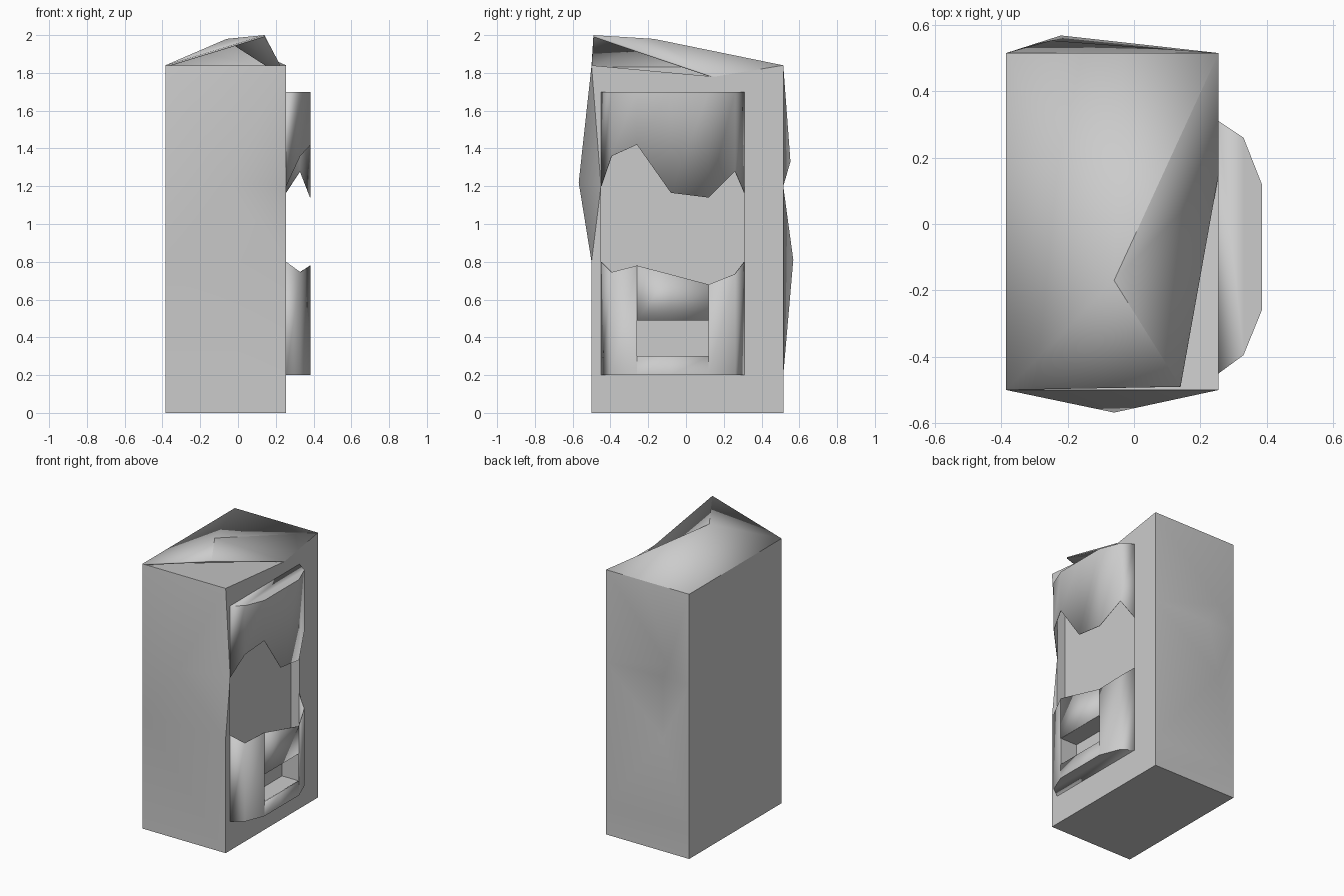
import bpy, bmesh, math
from mathutils import Vector

old = bpy.data.objects.get("Cube")
if old:
    bpy.data.objects.remove(old, do_unlink=True)

mat = bpy.data.materials.new("worn_grey")
mat.use_nodes = True
grey = (0.6, 0.6, 0.6, 1)
mat.diffuse_color = grey
mat.node_tree.nodes["Principled BSDF"].inputs["Base Color"].default_value = grey


def build(name, faces, thickness=0, angle=30):
    """Make an object from faces given as lists of points; shared points merge."""
    bm = bmesh.new()
    cache = {}
    for face in faces:
        verts = []
        for p in face:
            key = tuple(round(c, 4) for c in p)
            if key not in cache:
                cache[key] = bm.verts.new(key)
            verts.append(cache[key])
        bm.faces.new(verts)
    mesh = bpy.data.meshes.new(name)
    bm.to_mesh(mesh)
    bm.free()
    mesh.materials.append(mat)
    obj = bpy.data.objects.new(name, mesh)
    bpy.context.collection.objects.link(obj)
    if thickness:
        mod = obj.modifiers.new("thickness", 'SOLIDIFY')
        mod.thickness = thickness
        mod.offset = -1
    bpy.ops.object.select_all(action='DESELECT')
    obj.select_set(True)
    bpy.context.view_layer.objects.active = obj
    bpy.ops.object.shade_smooth_by_angle(angle=math.radians(angle))
    return obj


def fan(centre, ring):
    return [[centre, a, b] for a, b in zip(ring, ring[1:] + ring[:1])]


def pocket(x_front, x_back, y0, y1, z0, z1):
    """Open box sunk into the +x side."""
    ring = [(y0, z0), (y1, z0), (y1, z1), (y0, z1)]
    faces = [[(x_back, *p) for p in ring]]
    for a, b in zip(ring, ring[1:] + ring[:1]):
        faces.append([(x_front, *a), (x_front, *b), (x_back, *b), (x_back, *a)])
    return faces


# Main corners of the cabinet
XB, XF, YR, YL, TOP = -0.385, 0.255, -0.5, 0.515, 1.84
b_br, b_fr, b_fl, b_bl = (XB, YR, 0), (XF, YR, 0), (XF, YL, 0), (XB, YL, 0)
t_br, t_fr, t_fl, t_bl = (XB, YR, TOP), (XF, YR, TOP), (XF, YL, TOP), (XB, YL, TOP)
top_mid = (-0.035, YL, TOP)
top_dip = (XF, 0.15, 1.78)

# Dented right side
r_low_f, r_low_b = (XF, YR, 0.8), (XB, YR, 0.8)
r_dent = (XF, -0.45, 1.2)
r_bulge = (-0.06, -0.568, 1.22)
body = fan(r_bulge, [t_br, r_low_b, r_low_f, r_dent, t_fr])
body.append([r_low_b, b_br, b_fr, r_low_f])

# Crumpled left side: two bulges split by a crease
l_f, l_b, l_m = (XF, YL, 1.2), (XB, YL, 1.2), (-0.18, 0.51, 1.21)
l_low_f, l_low_b = (XF, YL, 0.2), (XB, YL, 0.2)
body += fan((-0.25, 0.553, 1.33), [t_bl, top_mid, t_fl, l_f, l_m, l_b])
body += fan((-0.22, 0.568, 0.81), [l_b, l_m, l_f, l_low_f, l_low_b])
body.append([l_low_b, l_low_f, b_fl, b_bl])

# Back, base and lid under the peeled roof
body.append([t_br, t_bl, l_b, l_low_b, b_bl, b_br, r_low_b])
body.append([b_br, b_bl, b_fl, b_fr])
body.append([t_br, t_fr, top_dip])

# Front frame around the display opening
Y0, Y1, Z0, Z1 = -0.45, 0.31, 0.2, 1.7
h_br, h_bl, h_tl, h_tr = (XF, Y0, Z0), (XF, Y1, Z0), (XF, Y1, Z1), (XF, Y0, Z1)
body += [[b_fr, b_fl, h_bl, h_br],
         [b_fl, l_low_f, l_f, t_fl, h_tl, h_bl],
         [t_fl, top_dip, t_fr, h_tr, h_tl],
         [t_fr, r_dent, h_tr],
         [b_fr, h_br, r_dent, r_low_f]]
build("cabinet", body)
build("display_recess", pocket(XF, 0.19, Y0, Y1, Z0, Z1))

# Peeled roof sheet with a raised corner
roof = fan((-0.06, -0.17, 1.98),
           [t_br, (0.14, -0.49, 2.0), top_dip, t_fl, top_mid, t_bl])
build("peeled_roof", roof, 0.01)

# Broken bowed front cover: y, x, upper break height, lower break height
cover = [(Y0, XF, 1.2, 0.8), (-0.395, 0.33, 1.36, 0.745), (-0.26, 0.385, 1.42, 0.78),
         (-0.08, 0.385, 1.165, 0.733), (0.12, 0.385, 1.14, 0.68),
         (0.26, 0.33, 1.28, 0.735), (Y1, XF, 1.165, 0.8)]
SLOT_Y0, SLOT_Y1, SLOT_Z0, SLOT_Z1 = -0.26, 0.12, 0.3, 0.49
upper = [[(x, y, Z1) for y, x, u, l in cover]]
lower = [[(x, y, Z0) for y, x, u, l in reversed(cover)]]
for (ya, xa, ua, la), (yb, xb, ub, lb) in zip(cover, cover[1:]):
    upper.append([(xa, ya, ua), (xb, yb, ub), (xb, yb, Z1), (xa, ya, Z1)])
    if SLOT_Y0 <= ya < SLOT_Y1:
        spans = [(Z0, Z0, SLOT_Z0, SLOT_Z0), (SLOT_Z1, SLOT_Z1, lb, la)]
    else:
        spans = [(Z0, Z0, lb, la)]
    for z in spans:
        lower.append([(xa, ya, z[0]), (xb, yb, z[1]), (xb, yb, z[2]), (xa, ya, z[3])])
build("upper_cover", upper, 0.004, 45)
build("lower_cover", lower, 0.004, 45)

# Dispensing slot in the lower cover
build("dispensing_slot", pocket(0.385, XF, SLOT_Y0, SLOT_Y1, SLOT_Z0, SLOT_Z1))
